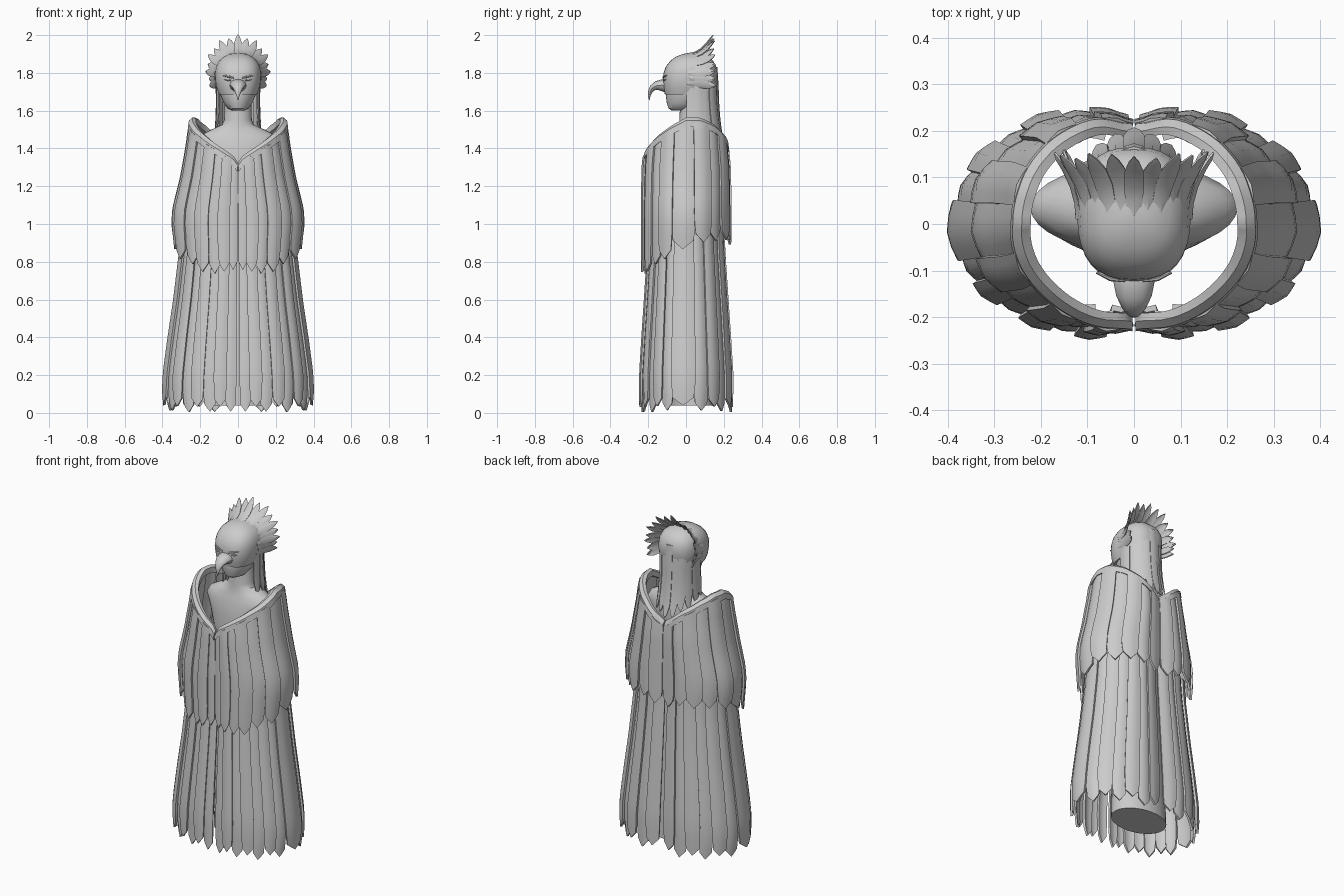
import bpy, bmesh, math, random
from mathutils import Vector

if "Cube" in bpy.data.objects:
    bpy.data.objects.remove(bpy.data.objects["Cube"])
random.seed(4)


def table(rows, z):
    """Linear lookup in (key, value) rows with rising keys."""
    if z <= rows[0][0]:
        return rows[0][1]
    for (a, p), (b, q) in zip(rows, rows[1:]):
        if z <= b:
            return p + (q - p) * (z - a) / (b - a)
    return rows[-1][1]


def finish(name, bm, mirror=False, thick=0, angle=35):
    bmesh.ops.recalc_face_normals(bm, faces=bm.faces)
    me = bpy.data.meshes.new(name)
    bm.to_mesh(me)
    bm.free()
    ob = bpy.data.objects.new(name, me)
    bpy.context.collection.objects.link(ob)
    bpy.ops.object.select_all(action='DESELECT')
    ob.select_set(True)
    bpy.context.view_layer.objects.active = ob
    if thick:
        m = ob.modifiers.new("thickness", 'SOLIDIFY')
        m.thickness, m.offset = thick, 0
        bpy.ops.object.modifier_apply(modifier=m.name)
    if mirror:
        m = ob.modifiers.new("mirror", 'MIRROR')
        m.use_mirror_merge = False
        bpy.ops.object.modifier_apply(modifier=m.name)
    bpy.ops.object.shade_smooth_by_angle(angle=math.radians(angle))
    return ob


def grid(bm, rows, closed=False, caps=False):
    """Skin rows of points with quads."""
    vs = [[bm.verts.new(p) for p in r] for r in rows]
    n = len(vs[0])
    for a, b in zip(vs, vs[1:]):
        for j in range(n if closed else n - 1):
            k = (j + 1) % n
            bm.faces.new((a[j], a[k], b[k], b[j]))
    if caps:
        bm.faces.new(vs[0])
        bm.faces.new(vs[-1])


def spow(v, e):
    return math.copysign(abs(v) ** e, v)


def loft(name, sections, e=1.0, n=32):
    """Stacked ovals given as (z, rx, y_front, y_back)."""
    bm = bmesh.new()
    rows = []
    for z, rx, f, b in sections:
        ang = [2 * math.pi * i / n for i in range(n)]
        rows.append([(rx * spow(math.cos(a), e),
                      (f + b) / 2 + (b - f) / 2 * spow(math.sin(a), e), z) for a in ang])
    grid(bm, rows, True, True)
    return finish(name, bm)


def tube(name, path, n=12, mirror=False):
    """Swept oval through (point, half width, half height), bending in the yz plane."""
    bm = bmesh.new()
    rows = []
    pts = [Vector(p[0]) for p in path]
    for i, (p, w, h) in enumerate(path):
        t = (pts[min(i + 1, len(pts) - 1)] - pts[max(i - 1, 0)]).normalized()
        ref = Vector((1, 0, 0)) if abs(t.x) < .7 else Vector((0, 1, 0))
        u = (ref - t * ref.dot(t)).normalized()
        v = t.cross(u)
        rows.append([pts[i] + u * w * math.cos(2 * math.pi * k / n)
                     + v * h * math.sin(2 * math.pi * k / n) for k in range(n)])
    grid(bm, rows, True, True)
    return finish(name, bm, mirror)


# Cloak outline: half widths by height, t runs from front (0) to back (pi)
UP_X = [(.7, .308), (.88, .328), (1.0, .34), (1.08, .335), (1.15, .318), (1.25, .293), (1.4, .266),
        (1.5, .252), (1.56, .238)]
UP_Y = [(.7, .226), (.8, .228), (1.1, .228), (1.3, .224), (1.4, .214), (1.56, .2)]
LO_X = [(0, .366), (.08, .379), (.2, .377), (.4, .35), (.6, .32), (.85, .29), (1.0, .28)]
LO_Y = [(0, .236), (.2, .238), (.4, .225), (.6, .211), (.85, .194), (1.0, .188)]
NECKLINE = [(0, 1.31), (.1, 1.345), (.4, 1.395), (.8, 1.457), (1.2, 1.51), (1.57, 1.548), (1.9, 1.548),
            (2.3, 1.515), (2.7, 1.46), (3.14, 1.37)]


def surf(t, z, tx, ty, out=0.0):
    dip = 1 - .12 * math.exp(-((math.pi - t) / .2) ** 2) - .06 * math.exp(-(t / .25) ** 2)
    e = table([(.3, .97), (1.0, 1.0), (1.45, 1.07)], z) if t < math.pi / 2 else .96
    x = (table(tx, z) + out) * spow(math.sin(t), e)
    y = -(table(ty, z) + out) * spow(math.cos(t), e) * dip
    return Vector((max(x, .003), y * (1.04 if y > 0 else 1), z))


def feathers(name, bounds, tx, ty, top, end, point):
    bm = bmesh.new()
    for i, (a, b) in enumerate(zip(bounds, bounds[1:])):
        a, b = max(a - .012, .006), min(b + .012, 3.136)
        out = .012 * (i % 2)
        z_end = end((a + b) / 2, i)
        rows = []
        for r in range(15):
            f = r / 14
            row = []
            for s in (-1, -.5, 0, .5, 1):
                t = a + (b - a) * (s + 1) / 2
                z0, z1 = top(t), z_end + point * abs(s)
                taper = 1 - .15 * max(0, f - .9) / .1
                tt = (a + b) / 2 + (t - (a + b) / 2) * taper
                row.append(surf(tt, z0 + (z1 - z0) * f, tx, ty, out + .006 * (1 - abs(s))))
            rows.append(row)
        grid(bm, rows)
    return finish(name, bm, True, .012)


# Lower tier of long cloak feathers, split at front and back
feathers("lower_cloak_feathers",
         [.035, .16, .31, .48, .66, .85, 1.05, 1.28, 1.74, 2.02, 2.28, 2.5, 2.72, 2.92, 3.1],
         LO_X, LO_Y, lambda t: .98,
         lambda t, i: .003 + (.028 if i % 2 else 0) + random.uniform(0, .012), .04)

# Upper tier hanging from the collar
HEM = [(0, .78), (.2, .73), (.5, .72), (.8, .77), (1.15, .83), (1.5, .87), (2, .9), (3.14, .9)]
feathers("upper_cloak_feathers",
         [0, .14, .3, .48, .7, .95, 1.25, 1.75, 2.1, 2.4, 2.68, 2.92, 3.14],
         UP_X, UP_Y, lambda t: table(NECKLINE, t) - .012,
         lambda t, i: table(HEM, t) + random.uniform(-.012, .02), .045)

# Collar band following the neckline
bm = bmesh.new()
rows = []
for i in range(41):
    t = .006 + 3.13 * i / 40
    p = surf(t, table(NECKLINE, t), UP_X, UP_Y)
    rows.append([(p.x * k, p.y * k, p.z + dz) for k, dz in
                 ((.92, -.025), (.92, .008), (1.0, .016), (1.08, .0), (1.1, -.035))])
grid(bm, rows, True, True)
finish("collar", bm, True)

# Gown with shoulders and neck
loft("body", [(.04, .17, -.08, .16), (.3, .162, -.075, .15), (.7, .145, -.065, .13), (1.0, .13, -.06, .12),
              (1.2, .15, -.075, .12), (1.36, .19, -.075, .13), (1.43, .222, -.06, .13),
              (1.47, .2, -.05, .12), (1.5, .14, -.04, .115), (1.525, .085, -.038, .105),
              (1.55, .073, -.035, .1), (1.66, .07, -.03, .1)])

# Jaw below the mask
loft("jaw", [(1.6, .03, -.075, .02), (1.612, .055, -.092, .05), (1.64, .075, -.102, .09),
             (1.68, .092, -.107, .12), (1.72, .098, -.105, .13)])

# Rounded bird mask covering the skull
loft("mask", [(1.685, .1, -.112, .135), (1.72, .114, -.12, .153), (1.76, .121, -.123, .163),
              (1.8, .122, -.119, .165), (1.835, .116, -.106, .159), (1.865, .1, -.082, .143),
              (1.885, .077, -.054, .12), (1.9, .045, -.018, .085), (1.906, .012, .018, .045)], .8)

# Hooked beak
tube("beak", [((0, -.09, 1.728), .044, .038), ((0, -.125, 1.735), .044, .032), ((0, -.155, 1.733), .038, .024),
              ((0, -.178, 1.72), .027, .017), ((0, -.19, 1.698), .016, .011), ((0, -.195, 1.675), .007, .006),
              ((0, -.194, 1.655), .001, .001)])

# Brow ridges and eyes
tube("brows", [((.02, -.121, 1.772), .004, .004), ((.05, -.116, 1.781), .007, .006),
               ((.08, -.104, 1.786), .003, .003)], 8, True)
tube("eyes", [((.03, -.119, 1.76), .002, .002), ((.052, -.116, 1.763), .006, .006),
              ((.075, -.106, 1.766), .002, .002)], 8, True)

# Crest feathers fanned around the back of the mask
bm = bmesh.new()
for i in range(17):
    a = math.radians(-108 + 216 * i / 16)
    up = (1 + math.cos(a)) / 2
    side = Vector((math.cos(a), 0, -math.sin(a)))
    tip_r = .148 + .073 * up ** 2 - (.012 if i % 2 else 0)
    tip_y = .165 - .022 * up + random.uniform(-.006, .008)
    y0 = .012 * (i % 2) + .02 * up
    rows = []
    for f, w in ((0, .013), (.25, .018), (.5, .021), (.75, .02), (.9, .012), (1, .001)):
        r = .119 + (tip_r - .119) * f ** 2
        y = y0 + (tip_y - y0) * f
        c = Vector((r * math.sin(a), y, 1.78 + r * math.cos(a)))
        lift = Vector((math.sin(a), -.4, math.cos(a))) * .005
        rows.append([c - side * w, c + lift * (1 if w > .005 else 0), c + side * w])
    grid(bm, rows)
finish("crest_feathers", bm, False, .005)

# Hair strands hanging down the back
bm = bmesh.new()
for i in range(11):
    d = -100 + 20 * i
    back = math.cos(math.radians(d))
    z_end = 1.5 - .08 * max(back, 0) + random.uniform(-.015, .015)
    out = .005 * (i % 2)
    rows = []
    for r in range(9):
        f = r / 8
        row = []
        for s in (-1, 0, 1):
            b = math.radians(d + s * 11 * (1 if r < 8 else .55))
            z = 1.83 + (z_end + .02 * abs(s) - 1.83) * f
            rad = .108 + out + .004 * (1 - abs(s)) + .006 * min(1, f * 4)
            row.append((rad * math.sin(b) * (1 - .06 * math.sin(math.pi * f)),
                        .046 + rad * math.cos(b) + .035 * f ** 3 * max(back, 0), z))
        rows.append(row)
    grid(bm, rows)
finish("hair", bm, False, .007)
